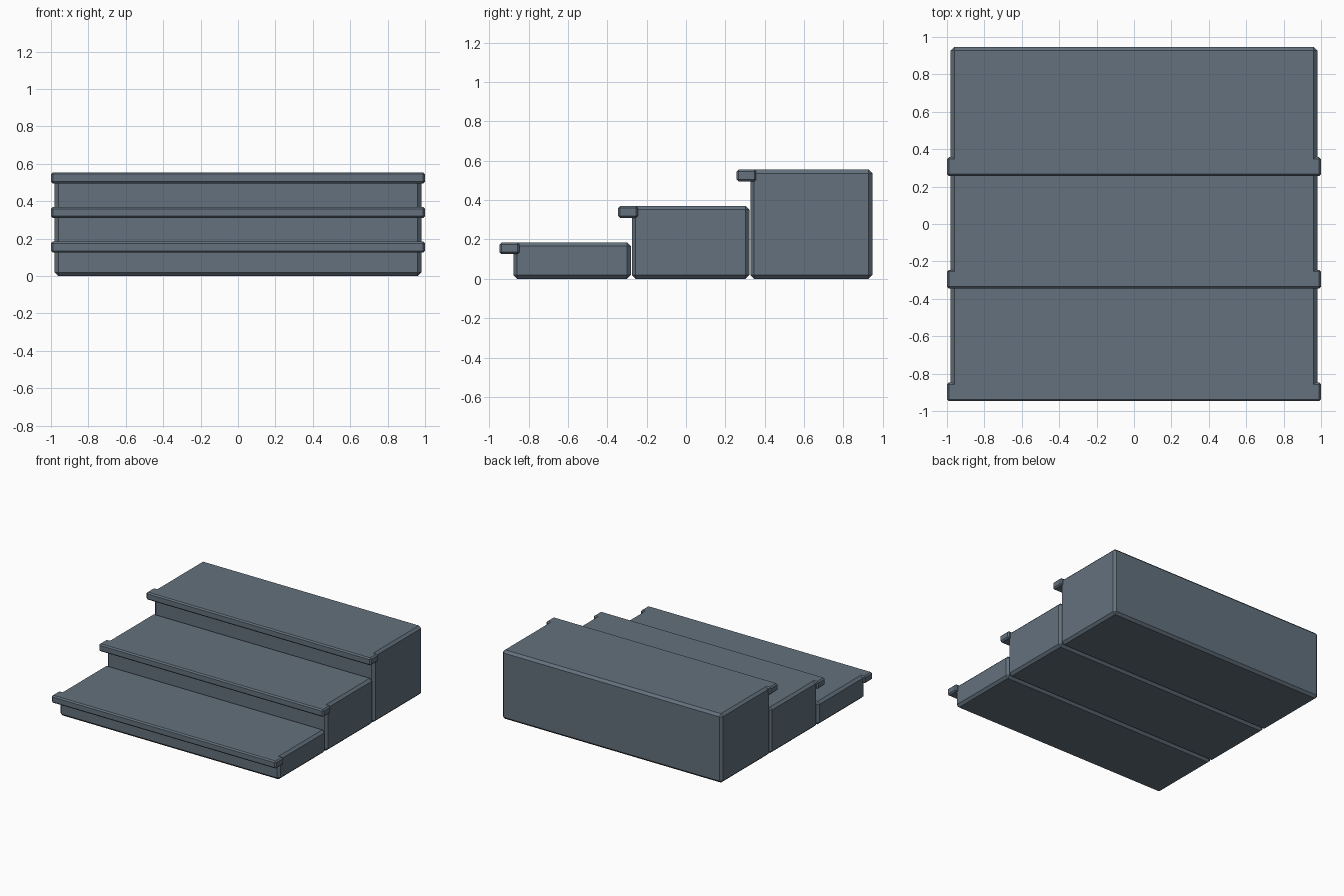
import bpy

if "Cube" in bpy.data.objects:
    bpy.data.objects.remove(bpy.data.objects["Cube"])

# Single slate colour
slate = bpy.data.materials.new("slate_grey")
slate.diffuse_color = (0.125, 0.165, 0.205, 1.0)
slate.use_nodes = True
slate.node_tree.nodes["Principled BSDF"].inputs["Base Color"].default_value = slate.diffuse_color


def chamfered_box(name, x, y0, y1, z0, z1, chamfer):
    """Box from -x to x, y0 to y1, z0 to z1 with one-segment chamfered edges."""
    bpy.ops.mesh.primitive_cube_add(size=1, location=(0, (y0 + y1) / 2, (z0 + z1) / 2))
    ob = bpy.context.object
    ob.name = name
    ob.scale = (2 * x, y1 - y0, z1 - z0)
    bpy.ops.object.transform_apply(location=False, rotation=False, scale=True)
    bevel = ob.modifiers.new("chamfer", 'BEVEL')
    bevel.width = chamfer
    bevel.segments = 1
    ob.data.materials.append(slate)
    return ob


RISE = 0.185
fronts = [-0.877, -0.275, 0.327]
backs = [-0.28, 0.322, 0.947]

for i, (front, back) in enumerate(zip(fronts, backs), start=1):
    top = RISE * i
    # Solid step block down to the ground
    chamfered_box(f"step_{i}", 0.98, front, back, 0.0, top, 0.019)
    # Overhanging nosing along the front edge
    chamfered_box(f"nosing_{i}", 1.0, front - 0.07, front + 0.03, top - 0.06, top, 0.01)
